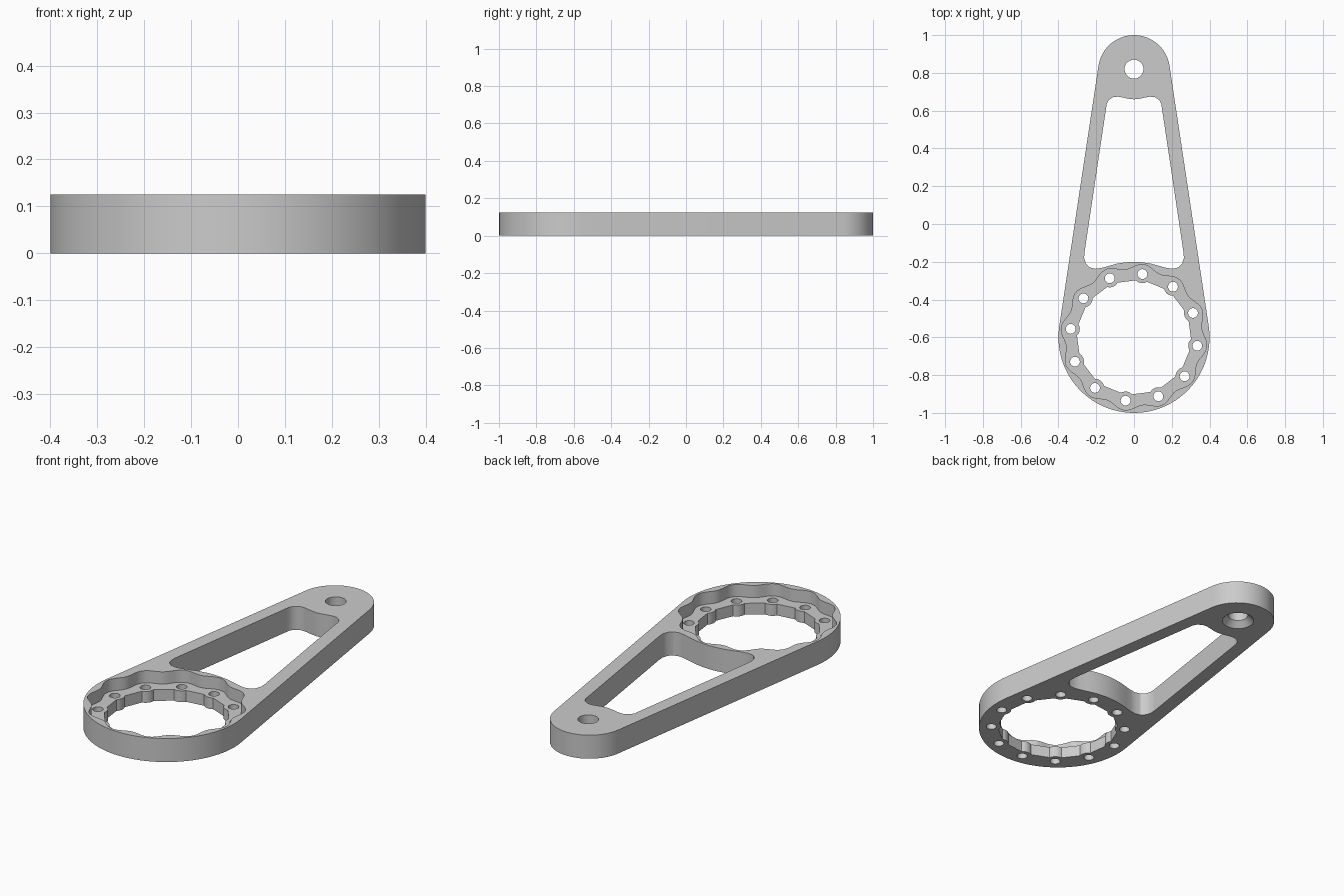
import bpy, bmesh, math
from math import sin, cos, pi, radians

cube = bpy.data.objects.get("Cube")
if cube:
    bpy.data.objects.remove(cube, do_unlink=True)

HEIGHT, SHELF = 0.125, 0.06
RING_Y, RING_R = -0.6, 0.4
TIP_Y, TIP_R = 0.81, 0.19
BOLTS, BOLT_R, BOLT_START = 12, 0.338, radians(82.4)

grey = bpy.data.materials.new("plain grey")
grey.use_nodes = True
grey.diffuse_color = (0.6, 0.6, 0.6, 1)
grey.node_tree.nodes["Principled BSDF"].inputs["Base Color"].default_value = (0.6, 0.6, 0.6, 1)


def loft(name, sections):
    """Solid through stacked outlines: a list of (z, [(x, y), ...])."""
    bm = bmesh.new()
    rings = [[bm.verts.new((x, y, z)) for x, y in pts] for z, pts in sections]
    for low, high in zip(rings, rings[1:]):
        for i in range(len(low)):
            j = (i + 1) % len(low)
            bm.faces.new((low[i], low[j], high[j], high[i]))
    bm.faces.new(rings[0][::-1])
    bm.faces.new(rings[-1])
    bmesh.ops.recalc_face_normals(bm, faces=bm.faces)
    mesh = bpy.data.meshes.new(name)
    bm.to_mesh(mesh)
    bm.free()
    mesh.materials.append(grey)
    obj = bpy.data.objects.new(name, mesh)
    bpy.context.collection.objects.link(obj)
    return obj


def arc(cx, cy, r, start, end, n):
    return [(cx + r * cos(start + (end - start) * i / n),
             cy + r * sin(start + (end - start) * i / n)) for i in range(n + 1)]


def circle(cx, cy, r, n):
    return arc(cx, cy, r, 0, 2 * pi, n)[:-1]


def scalloped(radius, n=192):
    """Outline around the ring centre; radius is a function of the angle from the nearest bolt."""
    step, pts = 2 * pi / BOLTS, []
    for i in range(n):
        off = (2 * pi * i / n + step / 2) % step - step / 2
        a = BOLT_START + 2 * pi * i / n
        pts.append((radius(off) * cos(a), RING_Y + radius(off) * sin(a)))
    return pts


def pocket_radius(off):
    return 0.36 + 0.028 * (1 + cos(BOLTS * off)) / 2


def opening_radius(off):
    # straight-sided bore with a round boss in front of each bolt hole
    bore = 0.298 / cos(radians(15) - abs(off))
    reach = 0.048 ** 2 - (BOLT_R * sin(off)) ** 2
    return min(bore, BOLT_R * cos(off) - math.sqrt(reach)) if reach > 0 else bore


# Arm outline: two circles joined by tangents
tilt = math.asin((RING_R - TIP_R) / (TIP_Y - RING_Y))
outline = (arc(0, TIP_Y, TIP_R, tilt, pi - tilt, 24)
           + arc(0, RING_Y, RING_R, pi - tilt, 2 * pi + tilt, 48))
body = loft("lever_plate", [(0, outline), (HEIGHT, outline)])

# Long window through the arm, mirrored across the middle
half = [(0, .66), (.03, .663), (.06, .67), (.085, .674), (.11, .672), (.133, .657),
        (.145, .635), (.149, .605), (.262, -.15), (.264, -.18), (.255, -.21),
        (.235, -.23), (.205, -.237), (.17, -.232), (.13, -.221), (.09, -.21),
        (.045, -.203), (0, -.2)]
window = half + [(-x, y) for x, y in half[-2:0:-1]]

LOW, TOP = -0.05, HEIGHT + 0.05
pocket, opening = scalloped(pocket_radius), scalloped(opening_radius)
cutters = [
    loft("window_cutter", [(LOW, window), (TOP, window)]),
    loft("pocket_cutter", [(SHELF, pocket), (TOP, pocket)]),
    loft("opening_cutter", [(LOW, opening), (TOP, opening)]),
    # pivot hole, countersunk from below
    loft("pivot_cutter", [(z, circle(0, 0.82, r, 32)) for z, r in
                          ((-0.02, 0.1), (0.03, 0.05), (TOP, 0.05))]),
]
# Bolt holes around the ring
for k in range(BOLTS):
    a = BOLT_START + 2 * pi * k / BOLTS
    hole = circle(BOLT_R * cos(a), RING_Y + BOLT_R * sin(a), 0.026, 20)
    cutters.append(loft("bolt_hole_cutter", [(LOW, hole), (TOP, hole)]))

# Cut everything, then drop the cutters
for cutter in cutters:
    cutter.hide_render = True
    mod = body.modifiers.new("cut", 'BOOLEAN')
    mod.operation, mod.solver, mod.object = 'DIFFERENCE', 'EXACT', cutter
bpy.context.view_layer.update()
result = bpy.data.meshes.new_from_object(body.evaluated_get(bpy.context.evaluated_depsgraph_get()))
body.modifiers.clear()
body.data = result
for cutter in cutters:
    bpy.data.objects.remove(cutter, do_unlink=True)

# Smooth round walls, crisp rims
bpy.ops.object.select_all(action='DESELECT')
body.select_set(True)
bpy.context.view_layer.objects.active = body
bpy.ops.object.shade_smooth_by_angle(angle=radians(30))
